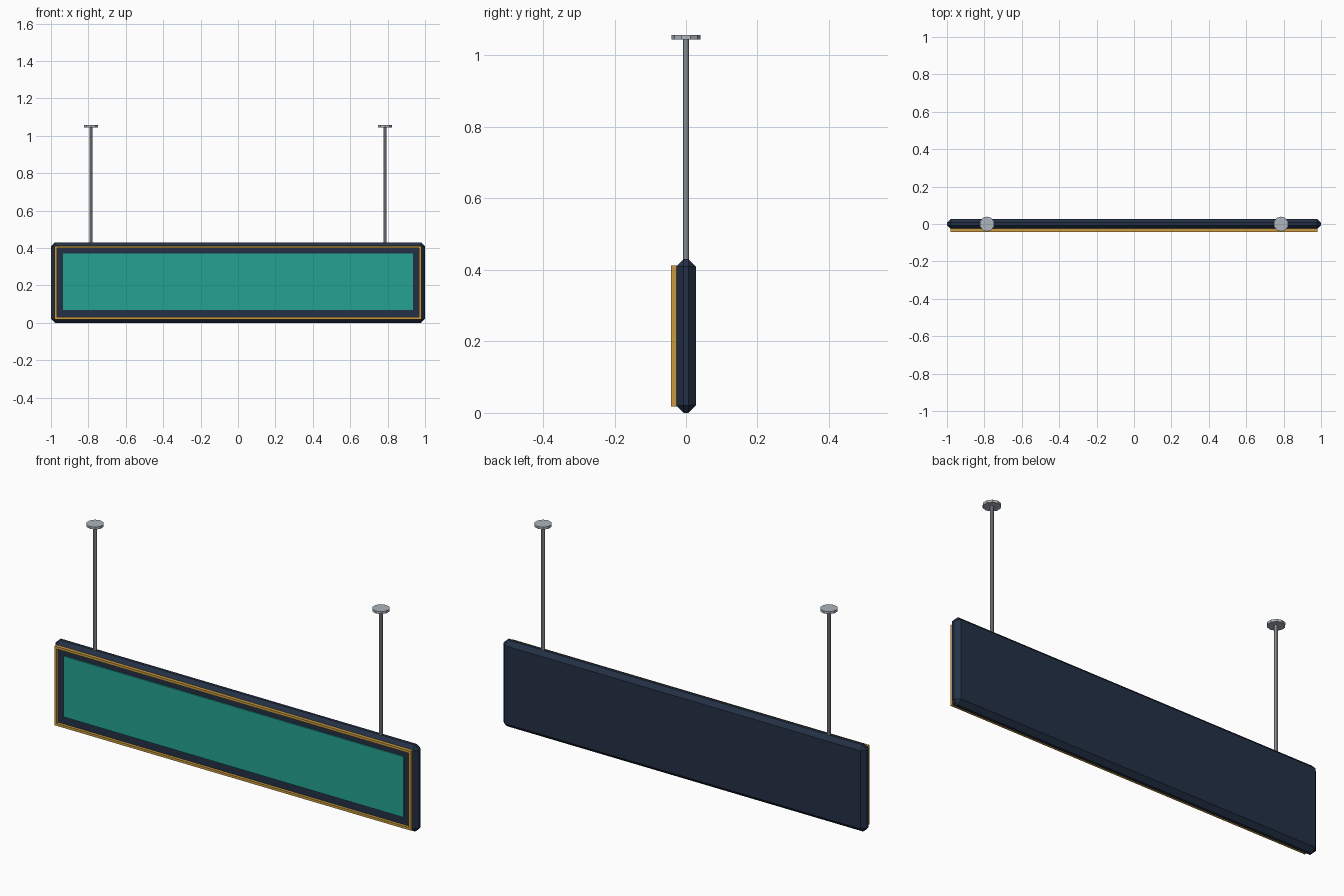
import bpy
from math import pi

cube = bpy.data.objects.get("Cube")
if cube:
    bpy.data.objects.remove(cube, do_unlink=True)


def material(name, rgb):
    m = bpy.data.materials.new(name)
    m.use_nodes = True
    m.diffuse_color = (*rgb, 1)
    m.node_tree.nodes["Principled BSDF"].inputs["Base Color"].default_value = (*rgb, 1)
    return m


navy = material("navy", (0.017, 0.030, 0.060))
gold = material("gold", (0.58, 0.33, 0.05))
teal = material("teal", (0.018, 0.36, 0.29))
steel = material("steel", (0.42, 0.46, 0.51))


def box(name, lo, hi, mat, bevel=0):
    centre = [(a + b) / 2 for a, b in zip(lo, hi)]
    bpy.ops.mesh.primitive_cube_add(size=1, location=centre)
    ob = bpy.context.object
    ob.name = name
    ob.scale = [b - a for a, b in zip(lo, hi)]
    bpy.ops.object.transform_apply(location=False, rotation=False, scale=True)
    ob.data.materials.append(mat)
    if bevel:
        mod = ob.modifiers.new("chamfer", "BEVEL")
        mod.width = bevel
        mod.segments = 1
    return ob


def cylinder(name, x, z0, z1, radius, sides, mat):
    bpy.ops.mesh.primitive_cylinder_add(vertices=sides, radius=radius, depth=z1 - z0,
                                        location=(x, 0, (z0 + z1) / 2))
    ob = bpy.context.object
    ob.name = name
    ob.data.materials.append(mat)
    return ob


# Chamfered sign board and raised face plate
HEIGHT, FRONT = 0.43, -0.028
box("sign_board", (-1, FRONT, 0), (1, -FRONT, HEIGHT), navy, 0.021)
box("face_plate", (-0.935, FRONT - 0.006, 0.068), (0.935, FRONT + 0.005, 0.37), teal)

# Gold border: four bars standing proud of the board
X, BOTTOM, TOP, W, OUT = 0.98, 0.018, 0.412, 0.012, -0.042
box("trim_top", (-X, OUT, TOP - W), (X, FRONT + 0.005, TOP), gold)
box("trim_bottom", (-X, OUT, BOTTOM), (X, FRONT + 0.005, BOTTOM + W), gold)

# Side trim, hanging rods and ceiling discs
for side, s in (("left", 1), ("right", -1)):
    a, b = sorted((s * X, s * (X - W)))
    box("trim_" + side, (a, OUT, BOTTOM + W), (b, FRONT + 0.005, TOP - W), gold)
    cylinder("rod_" + side, s * 0.786, HEIGHT - 0.015, 1.047, 0.009, 10, steel)
    cylinder("ceiling_disc_" + side, s * 0.786, 1.045, 1.057, 0.04, 10, steel)
